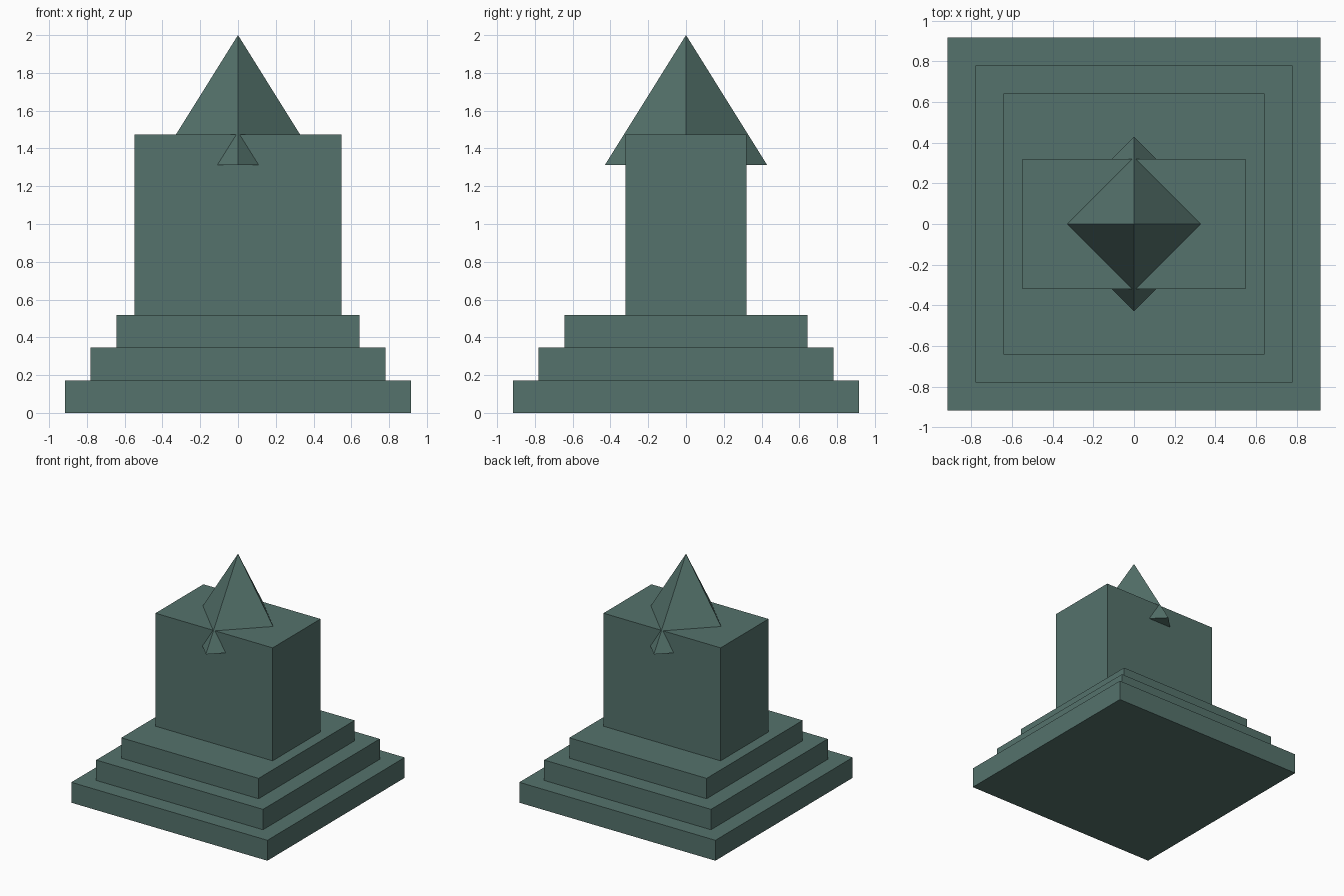
import bpy

if "Cube" in bpy.data.objects:
    bpy.data.objects.remove(bpy.data.objects["Cube"])

mat = bpy.data.materials.new("grey_green_stone")
mat.diffuse_color = (0.09, 0.17, 0.15, 1)
mat.use_nodes = True
mat.node_tree.nodes["Principled BSDF"].inputs["Base Color"].default_value = mat.diffuse_color


def finish(name):
    obj = bpy.context.object
    obj.name = name
    obj.data.materials.append(mat)
    return obj


def box(name, half_x, half_y, z0, z1):
    bpy.ops.mesh.primitive_cube_add(size=2, location=(0, 0, (z0 + z1) / 2))
    obj = finish(name)
    obj.scale = (half_x, half_y, (z1 - z0) / 2)
    bpy.ops.object.transform_apply(location=False, rotation=False, scale=True)


# Three stacked square steps
STEP = 0.1725
for i, half in enumerate((0.917, 0.78, 0.642)):
    box(f"step_{i + 1}", half, half, i * STEP, (i + 1) * STEP)

# Main block
box("main_block", 0.548, 0.32, 3 * STEP, 1.473)

# Four-sided spire, corners on the axes, base sunk into the block
bpy.ops.mesh.primitive_cone_add(vertices=4, radius1=0.429, radius2=0,
                                depth=2.0 - 1.313, location=(0, 0, (2.0 + 1.313) / 2))
finish("spire")
